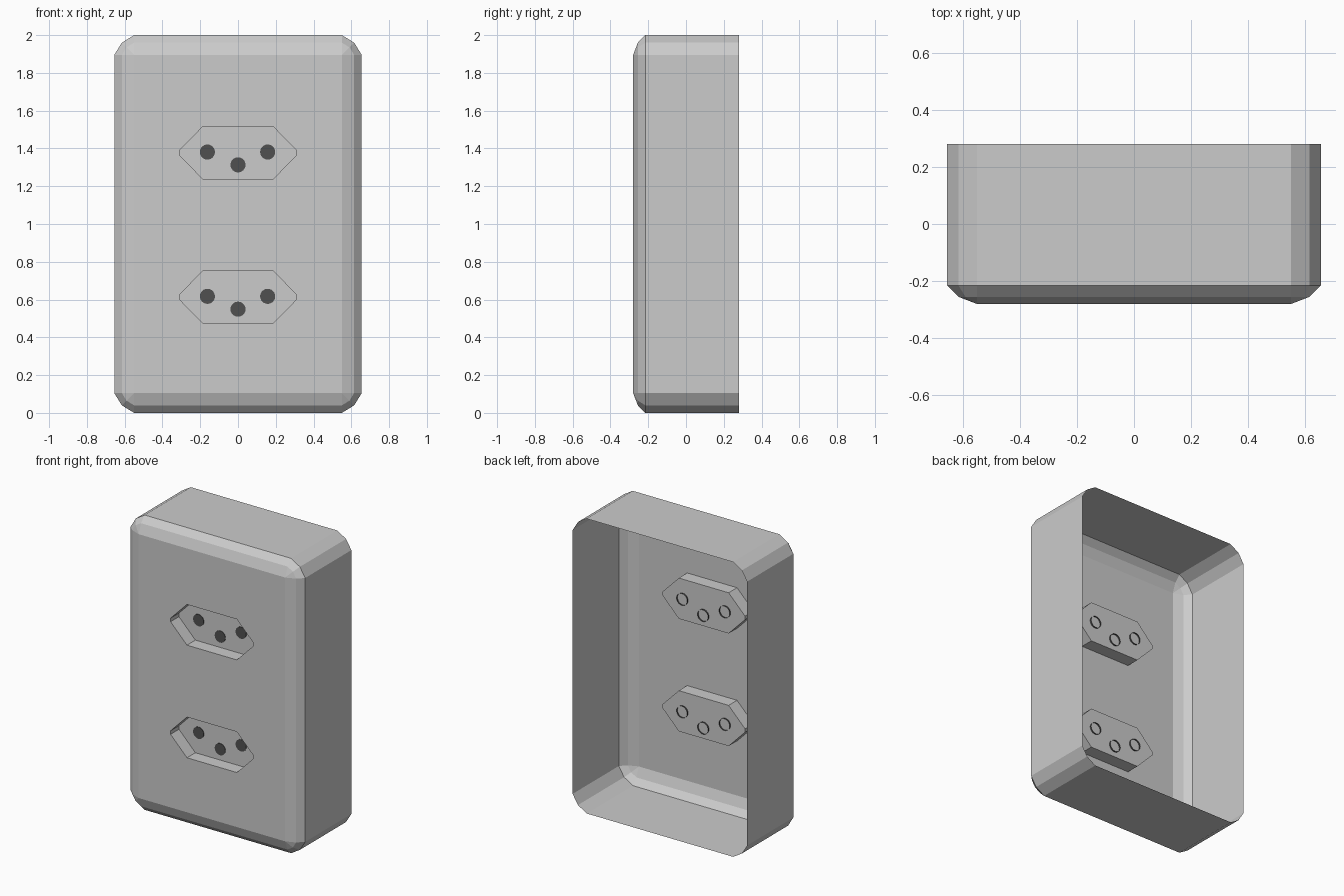
import bpy, bmesh, math

if "Cube" in bpy.data.objects:
    bpy.data.objects.remove(bpy.data.objects["Cube"])

FRONT, SEAM, BACK = -0.28, -0.215, 0.28
FLOOR = FRONT + 0.09          # depth of the socket recess
SOCKETS = (1.377, 0.613)      # socket centre heights


def ring(bm, pts, y):
    return [bm.verts.new((x, y, z)) for x, z in pts]


def bridge(bm, a, b):
    n = len(a)
    for i in range(n):
        j = (i + 1) % n
        bm.faces.new((a[i], a[j], b[j], b[i]))


def outline(r):
    """Rectangle with two-segment corners of radius r."""
    arc = [(1, 0), (0.62, 0.62), (0, 1)]
    pts = []
    for sx, sz in ((1, 1), (-1, 1), (-1, -1), (1, -1)):
        a = arc if sx * sz > 0 else arc[::-1]
        pts += [(sx * (0.55 + r * u), 1 + sz * (0.895 + r * v)) for u, v in a]
    return pts


def recess(cz):
    """Flattened hexagon with clipped side points."""
    return [(x, cz + z) for x, z in ((0.31, 0.012), (0.187, 0.138), (-0.187, 0.138), (-0.31, 0.012),
                                     (-0.31, -0.012), (-0.187, -0.138), (0.187, -0.138), (0.31, -0.012))]


def finish(bm, name, mat=None):
    me = bpy.data.meshes.new(name)
    bm.to_mesh(me)
    bm.free()
    ob = bpy.data.objects.new(name, me)
    bpy.context.collection.objects.link(ob)
    if mat:
        me.materials.append(mat)
    return ob


# Housing: open-backed shell with bevelled front
bm = bmesh.new()
rings = [ring(bm, outline(r), y) for r, y in
         ((0.105, BACK), (0.105, SEAM), (0.065, -0.255), (0.0, FRONT))]
for a, b in zip(rings, rings[1:]):
    bridge(bm, a, b)
# Recess walls and floors
for cz in SOCKETS:
    rim, floor = ring(bm, recess(cz), FRONT), ring(bm, recess(cz), FLOOR)
    bridge(bm, rim, floor)
    bm.faces.new(floor)
bmesh.ops.remove_doubles(bm, verts=bm.verts[:], dist=1e-4)
# Front plate with the recess openings left out
edges = [e for e in bm.edges if e.is_boundary and all(abs(v.co.y - FRONT) < 1e-4 for v in e.verts)]
bmesh.ops.triangle_fill(bm, edges=edges, use_beauty=True, normal=(0, -1, 0))
bmesh.ops.recalc_face_normals(bm, faces=bm.faces[:])
front = max(bm.faces, key=lambda f: -f.calc_center_median().y)
if front.normal.y > 0:
    bmesh.ops.reverse_faces(bm, faces=bm.faces[:])
finish(bm, "housing")

# Pin holes: dark caps with a short rim, open behind
dark = bpy.data.materials.new("dark_hole")
dark.diffuse_color = (0.08, 0.08, 0.08, 1)
dark.use_nodes = True
dark.node_tree.nodes["Principled BSDF"].inputs["Base Color"].default_value = dark.diffuse_color
bm = bmesh.new()
for cz in SOCKETS:
    for x, dz in ((-0.162, 0.004), (0, -0.064), (0.157, 0.004)):
        pts = [(x + 0.04 * math.cos(math.tau * i / 24), cz + dz + 0.04 * math.sin(math.tau * i / 24))
               for i in range(24)]
        cap, rear = ring(bm, pts, FLOOR - 0.003), ring(bm, pts, FLOOR + 0.01)
        bm.faces.new(cap)
        bridge(bm, rear, cap)
finish(bm, "pin_holes", dark)
